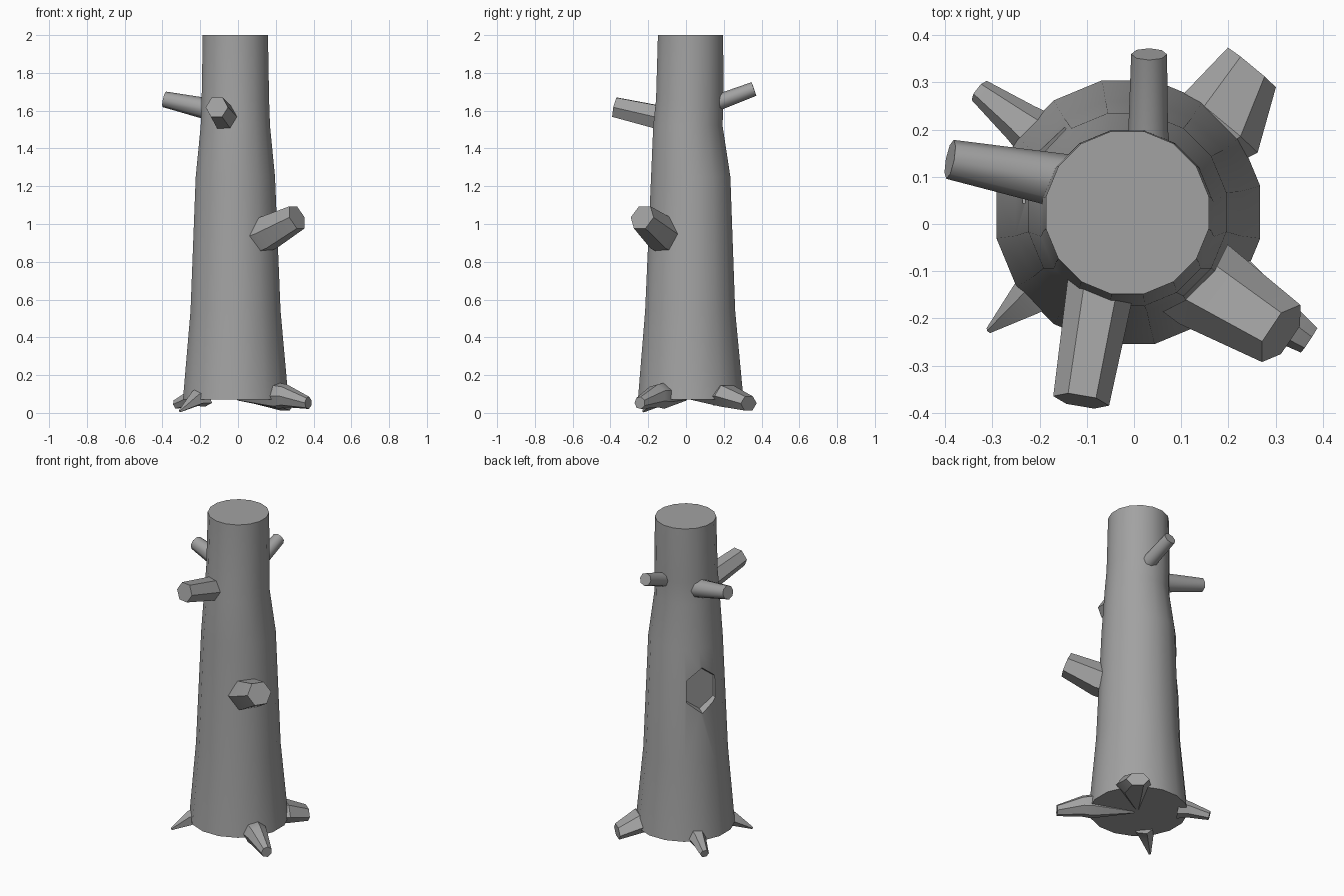
import bpy
import bmesh
import math
from mathutils import Vector

cube = bpy.data.objects.get("Cube")
if cube:
    bpy.data.objects.remove(cube, do_unlink=True)

bark = bpy.data.materials.new("grey_bark")
bark.use_nodes = True
GREY = (0.36, 0.36, 0.36, 1)
bark.diffuse_color = GREY
bark.node_tree.nodes["Principled BSDF"].inputs["Base Color"].default_value = GREY


def loft(name, stations, sides, axis=None, squash=1.0, turn=0.0, angle=30):
    """Skin rings of (centre, radius) placed across an axis, capped at both ends."""
    centres = [Vector(c) for c, r in stations]
    axis = Vector(axis) if axis else (centres[-1] - centres[0])
    axis.normalize()
    side = axis.cross(Vector((0, 0, 1)))
    side = side.normalized() if side.length > 0.01 else Vector((1, 0, 0))
    up = side.cross(axis) if abs(axis.z) < 0.99 else axis.cross(side)
    bm = bmesh.new()
    rings = []
    for centre, (_, radius) in zip(centres, stations):
        ring = []
        for i in range(sides):
            a = math.tau * (i + turn) / sides
            offset = side * math.cos(a) + up * math.sin(a) * squash
            ring.append(bm.verts.new(centre + offset * radius))
        rings.append(ring)
    for low, high in zip(rings, rings[1:]):
        for i in range(sides):
            j = (i + 1) % sides
            bm.faces.new((low[i], low[j], high[j], high[i]))
    bm.faces.new(rings[0])
    bm.faces.new(rings[-1])
    bmesh.ops.recalc_face_normals(bm, faces=bm.faces)
    mesh = bpy.data.meshes.new(name)
    bm.to_mesh(mesh)
    bm.free()
    mesh.materials.append(bark)
    obj = bpy.data.objects.new(name, mesh)
    bpy.context.collection.objects.link(obj)
    smooth(obj, angle)
    return obj


def smooth(obj, angle):
    bpy.ops.object.select_all(action='DESELECT')
    obj.select_set(True)
    bpy.context.view_layer.objects.active = obj
    bpy.ops.object.shade_smooth_by_angle(angle=math.radians(angle))


# Trunk: tapering, swollen in the middle, flared at the foot
trunk = loft("trunk", [
    ((-0.012, 0.025, 0.07), 0.285),
    ((-0.013, 0.022, 0.54), 0.243),
    ((-0.014, 0.025, 1.25), 0.214),
    ((-0.014, 0.010, 1.52), 0.187),
    ((-0.014, 0.020, 1.66), 0.182),
    ((-0.014, 0.024, 2.0), 0.176)], 16, axis=(0, 0, 1), turn=0.5)

# Shallow knot hollow on the back
out = Vector((-0.87, 0.49, 0))
middle = Vector((-0.013, 0.024, 0.99))
cutter = loft("knot_cutter", [(middle + out * 0.185, 0.1),
                              (middle + out * 0.3, 0.13)], 6, squash=1.3, turn=0.5)
cut = trunk.modifiers.new("knot", 'BOOLEAN')
cut.operation = 'DIFFERENCE'
cut.solver = 'EXACT'
cut.object = cutter
bpy.context.view_layer.objects.active = trunk
bpy.ops.object.modifier_apply(modifier=cut.name)
bpy.data.objects.remove(cutter, do_unlink=True)
smooth(trunk, 30)

# Branch stumps
loft("front_branch", [((-0.065, -0.10, 1.555), 0.073),
                      ((-0.112, -0.375, 1.618), 0.06)], 6, angle=20)
loft("right_branch", [((-0.12, 0.085, 1.60), 0.06),
                      ((-0.39, 0.137, 1.66), 0.042)], 8, angle=50)
loft("back_branch", [((0.03, 0.13, 1.635), 0.05),
                     ((0.03, 0.20, 1.655), 0.042),
                     ((0.032, 0.36, 1.715), 0.038)], 8, angle=50)
loft("left_branch", [((0.10, -0.09, 0.93), 0.1),
                     ((0.15, -0.13, 0.95), 0.098),
                     ((0.312, -0.232, 1.035), 0.073)], 6, angle=20)

# Roots
loft("front_left_root", [((0.0, 0.0, 0.075), 0.01),
                         ((0.21, -0.13, 0.09), 0.07),
                         ((0.25, -0.16, 0.09), 0.062),
                         ((0.372, -0.245, 0.053), 0.033)], 7, angle=40)
loft("back_left_root", [((0.0, 0.03, 0.075), 0.01),
                        ((0.185, 0.215, 0.09), 0.1),
                        ((0.25, 0.332, 0.05), 0.066)], 6, squash=0.65, angle=25)
loft("back_right_root", [((-0.19, 0.175, 0.09), 0.06),
                         ((-0.24, 0.215, 0.08), 0.045),
                         ((-0.328, 0.283, 0.045), 0.026)], 6, angle=40)
loft("front_right_root", [((-0.18, -0.12, 0.085), 0.06),
                          ((-0.22, -0.155, 0.075), 0.045),
                          ((-0.308, -0.226, 0.009), 0.007)], 5, angle=40)
